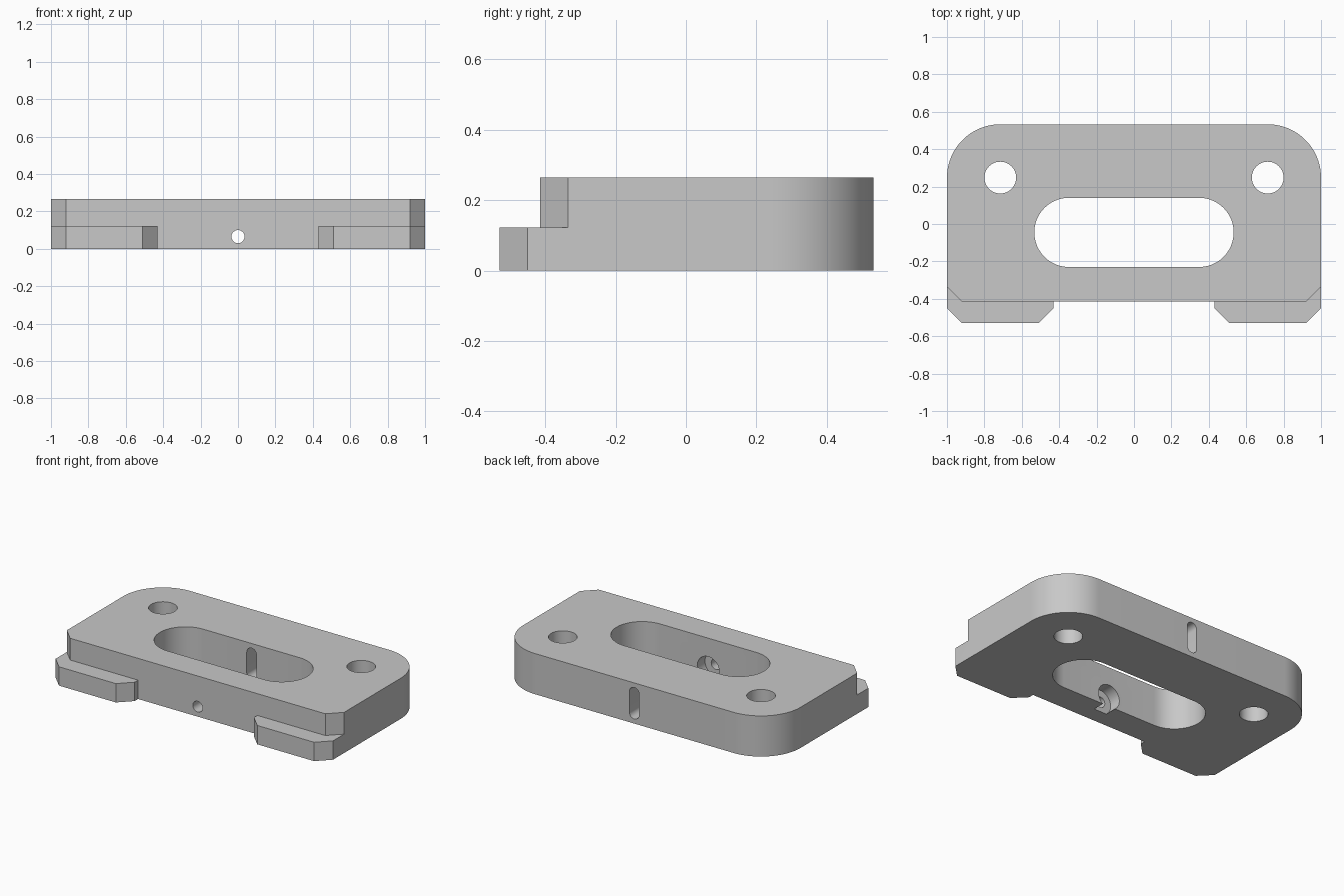
import bpy, bmesh, math
from mathutils import Matrix, Vector

cube = bpy.data.objects.get("Cube")
if cube:
    bpy.data.objects.remove(cube, do_unlink=True)

grey = bpy.data.materials.new("machined grey")
grey.use_nodes = True
grey.diffuse_color = (0.58, 0.58, 0.58, 1)
grey.node_tree.nodes["Principled BSDF"].inputs["Base Color"].default_value = grey.diffuse_color

HEIGHT = 0.265
UPRIGHT = Matrix.Rotation(math.pi / 2, 4, "X")  # turns an outline in xy into one in xz


def arc(cx, cy, r, start, end, steps=24):
    angles = [math.radians(start + (end - start) * i / steps) for i in range(steps + 1)]
    return [(cx + r * math.cos(a), cy + r * math.sin(a)) for a in angles]


def circle(cx, cy, r):
    return arc(cx, cy, r, 0, 360, 48)[:-1]


def prism(name, outline, low, high, upright=False):
    """Extrude an outline along z, or along y when upright."""
    bm = bmesh.new()
    if upright:
        low, high = -high, -low
    face = bm.faces.new([bm.verts.new((x, y, low)) for x, y in outline])
    new = bmesh.ops.extrude_face_region(bm, geom=[face])["geom"]
    bmesh.ops.translate(bm, vec=Vector((0, 0, high - low)),
                        verts=[v for v in new if isinstance(v, bmesh.types.BMVert)])
    if upright:
        bm.transform(UPRIGHT)
    bmesh.ops.recalc_face_normals(bm, faces=bm.faces)
    mesh = bpy.data.meshes.new(name)
    bm.to_mesh(mesh)
    bm.free()
    mesh.materials.append(grey)
    obj = bpy.data.objects.new(name, mesh)
    bpy.context.collection.objects.link(obj)
    return obj


def cut(body, cutter):
    cutter.hide_render = True
    mod = body.modifiers.new(cutter.name, "BOOLEAN")
    mod.operation, mod.solver, mod.object = "DIFFERENCE", "EXACT", cutter
    bpy.ops.object.modifier_apply(modifier=mod.name)
    bpy.data.objects.remove(cutter, do_unlink=True)


# Plate outline: rounded back corners and two chamfered front feet
half = [(0.43, -0.415), (0.43, -0.45), (0.51, -0.53), (0.92, -0.53), (1, -0.45)]
half += arc(0.715, 0.248, 0.285, 0, 90)
plate = prism("mounting_plate", half + [(-x, y) for x, y in reversed(half)], 0, HEIGHT)
bpy.context.view_layer.objects.active = plate
plate.select_set(True)

# Step above the feet, with chamfered upper corners
step = [(0.92, -0.415), (1.1, -0.235), (1.1, -0.7)]
cut(plate, prism("front_step", step + [(-x, y) for x, y in reversed(step)], 0.123, 0.5))

# Large central slot and the two bolt holes
slot = arc(0.348, -0.045, 0.185, -90, 90) + arc(-0.348, -0.045, 0.185, 90, 270)
cut(plate, prism("central_slot", slot, -0.2, 0.5))
for side in (-1, 1):
    cut(plate, prism("bolt_hole", circle(side * 0.715, 0.248, 0.085), -0.2, 0.5))

# Upright slot through the back wall
back = arc(0, 0.2, 0.035, 0, 180, 16) + arc(0, 0.065, 0.035, 180, 360, 16)
cut(plate, prism("back_slot", back, 0.0, 0.7, True))

# Screw hole through the front wall, with an inner counterbore open below
cut(plate, prism("screw_hole", circle(0, 0.065, 0.035), -0.6, -0.1, True))
cut(plate, prism("counterbore", circle(0, 0.065, 0.08), -0.31, -0.1, True))

bpy.ops.object.shade_smooth_by_angle(angle=math.radians(30))
